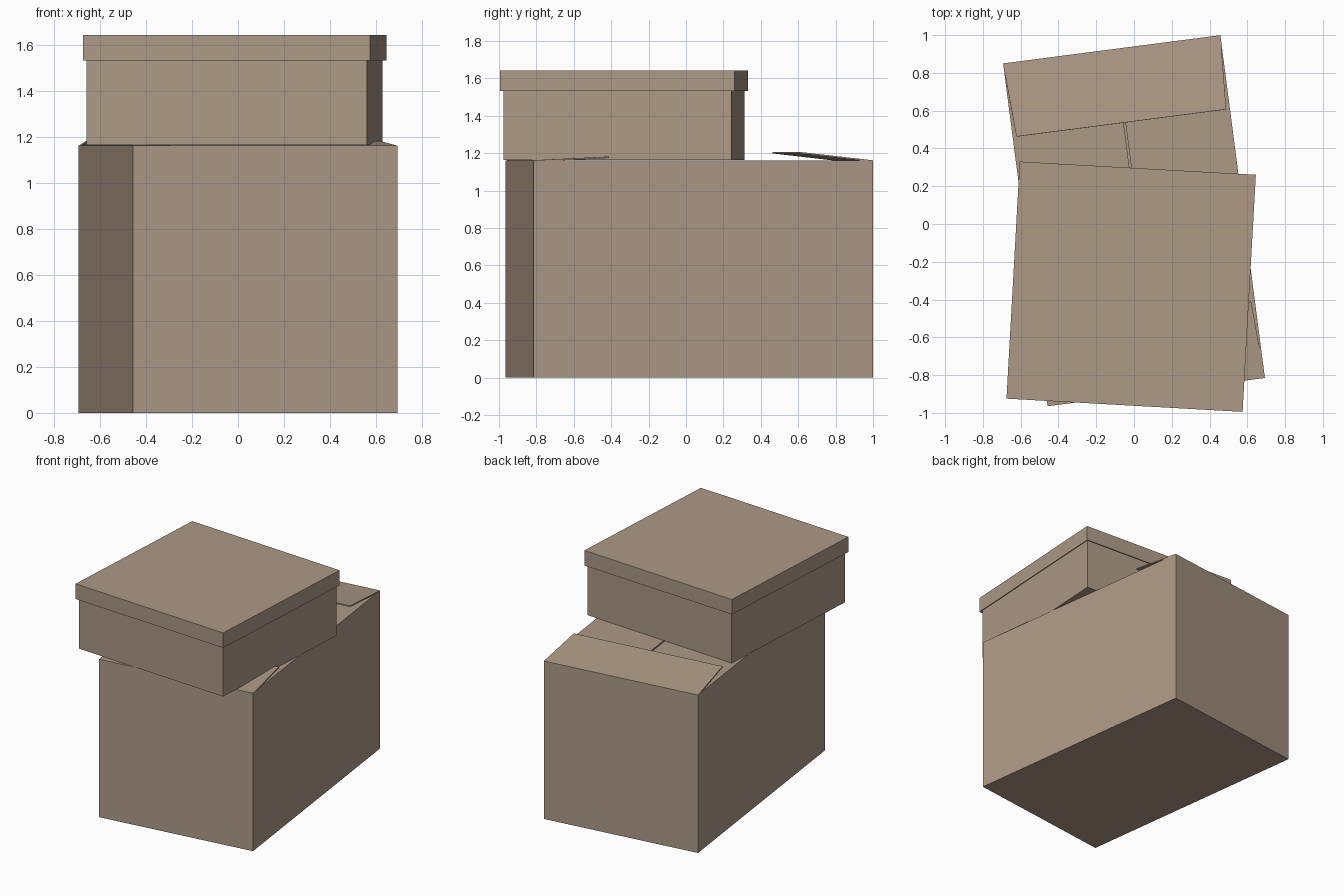
import bpy, bmesh, math
from mathutils import Matrix, Vector

if "Cube" in bpy.data.objects:
    bpy.data.objects.remove(bpy.data.objects["Cube"])

CARD = 0.008  # cardboard thickness
mat = bpy.data.materials.new("cardboard brown")
mat.diffuse_color = (0.42, 0.32, 0.24, 1)
mat.use_nodes = True
mat.node_tree.nodes["Principled BSDF"].inputs["Base Color"].default_value = mat.diffuse_color


def finish(name, bm, place, offset=-1):
    """Turn a bmesh into a placed cardboard sheet object."""
    me = bpy.data.meshes.new(name)
    bm.to_mesh(me)
    bm.free()
    me.materials.append(mat)
    ob = bpy.data.objects.new(name, me)
    bpy.context.collection.objects.link(ob)
    ob.matrix_world = place
    mod = ob.modifiers.new("thickness", 'SOLIDIFY')
    mod.thickness = CARD
    mod.offset = offset
    return ob


def tray(name, width, depth, z0, z1, place, open_side):
    """Box shell with one open side: +1 is open on top, -1 open below."""
    bm = bmesh.new()
    bmesh.ops.create_cube(bm, size=1)
    bmesh.ops.scale(bm, vec=(width, depth, z1 - z0), verts=bm.verts)
    bmesh.ops.translate(bm, vec=(0, 0, (z0 + z1) / 2), verts=bm.verts)
    bm.normal_update()
    opened = [f for f in bm.faces if f.normal.z * open_side > 0.5]
    bmesh.ops.delete(bm, geom=opened, context='FACES_ONLY')
    return finish(name, bm, place)


def flap(name, corners, place):
    """Four-cornered flap, facing up."""
    bm = bmesh.new()
    f = bm.faces.new([bm.verts.new(c) for c in corners])
    f.normal_update()
    if f.normal.z < 0:
        f.normal_flip()
    return finish(name, bm, place)


def placed(x, y, degrees):
    return Matrix.Translation((x, y, 0)) @ Matrix.Rotation(math.radians(degrees), 4, 'Z')


# large lower carton
big = placed(0, 0.0175, 7.4)
W, D, H = 0.58, 0.915, 1.162
tray("large_box", 2 * W, 2 * D, 0, H, big, 1)

# end flaps, slightly sprung open
for name, s, tip, z in (("back_flap", 1, 0.522, 1.207), ("front_flap", -1, 0.505, 1.182)):
    flap(name, [(-W, s * D, H), (W, s * D, H), (0.56, s * tip, z), (-0.56, s * tip, z)], big)

# side flaps meeting near the middle
for name, s, inner in (("left_flap", -1, 0.012), ("right_flap", 1, 0.022)):
    flap(name, [(s * W, -D, H), (s * W, D, H), (inner, D - 0.03, H), (inner, -D + 0.03, H)], big)

# small upper box with an overhanging lid
small = placed(-0.015, -0.332, -3.2)
tray("small_box", 1.222, 1.222, 1.164, 1.62, small, 1)
tray("small_box_lid", 1.252, 1.257, 1.532, 1.643, small, -1)
